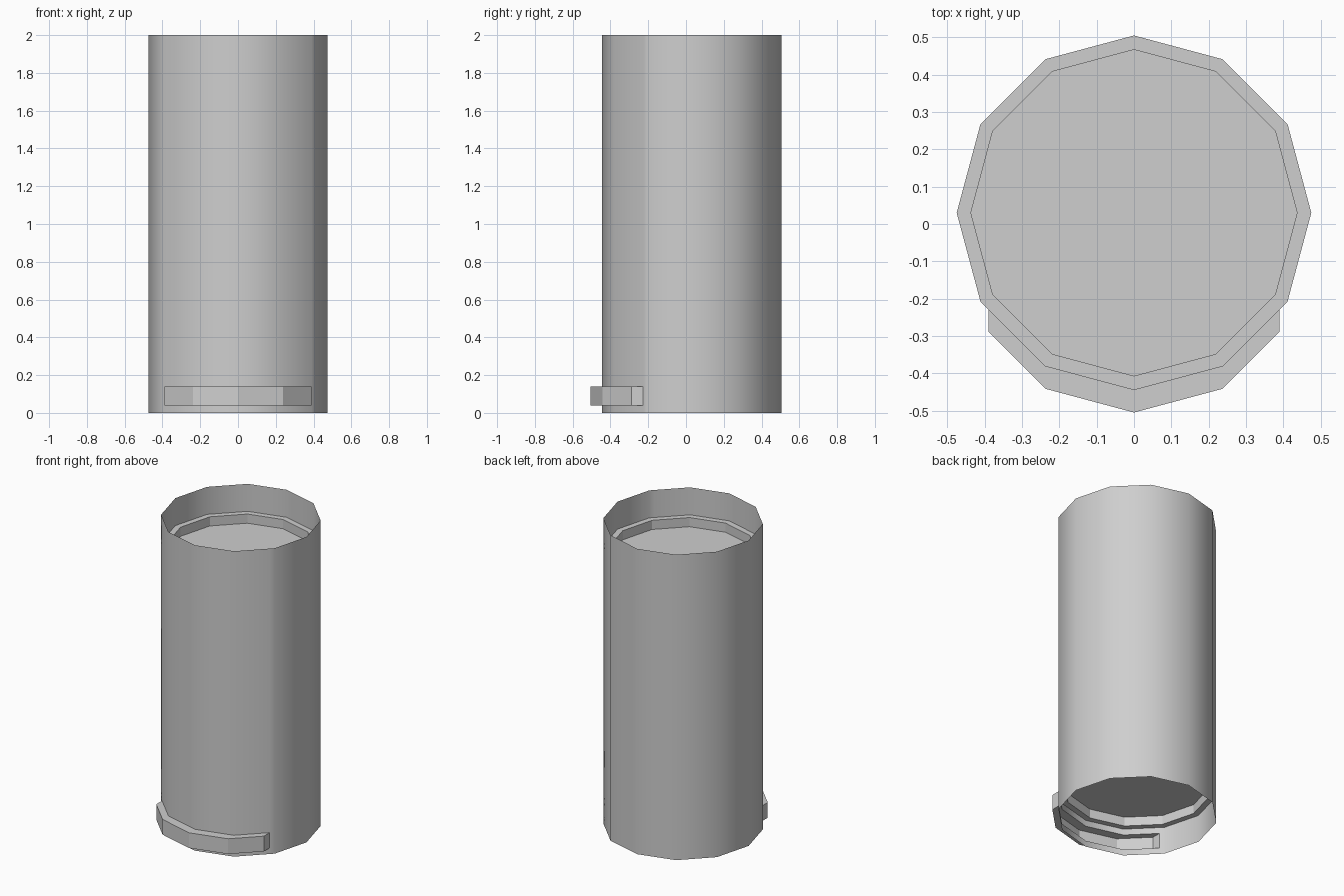
import bpy
import bmesh
from math import cos, sin, radians

cube = bpy.data.objects.get("Cube")
if cube:
    bpy.data.objects.remove(cube)

SIDES, RADIUS, CENTRE_Y = 12, 0.475, 0.03
HANDLE_HALF, HANDLE_DEPTH = 0.39, 0.06
LOW, HIGH = 0.04, 0.14          # handle height range
LEDGE, FLOOR = 0.18, 0.24       # recess depths from each end
HEIGHT = 2.0

grey = bpy.data.materials.new("plain_grey")
grey.use_nodes = True
grey.diffuse_color = (0.62, 0.62, 0.62, 1)
grey.node_tree.nodes["Principled BSDF"].inputs["Base Color"].default_value = grey.diffuse_color


def ring(radius):
    """Corner points of the twelve-sided outline."""
    angles = [radians(360 * i / SIDES) for i in range(SIDES)]
    return [(radius * cos(a), CENTRE_Y + radius * sin(a)) for a in angles]


def row(bm, points, z):
    return [bm.verts.new((x, y, z)) for x, y in points]


def bridge(bm, a, b, closed=True, skip=()):
    """Quads between two rows of vertices."""
    n = len(a)
    for i in range(n if closed else n - 1):
        if i not in skip:
            j = (i + 1) % n
            bm.faces.new((a[i], a[j], b[j], b[i]))


def finish(bm, name, smooth=False):
    mesh = bpy.data.meshes.new(name)
    bm.to_mesh(mesh)
    bm.free()
    mesh.materials.append(grey)
    obj = bpy.data.objects.new(name, mesh)
    bpy.context.collection.objects.link(obj)
    for poly in mesh.polygons:
        poly.use_smooth = smooth
    return obj


# Outline with an extra point where each end of the handle meets the wall
corners = ring(RADIUS)
left, front = corners[11], corners[10]
t = (HANDLE_HALF - front[0]) / (left[0] - front[0])
split_y = front[1] + t * (left[1] - front[1])
outline = corners[:8] + [(-HANDLE_HALF, split_y)] + corners[8:11]
outline += [(HANDLE_HALF, split_y)] + corners[11:]
FIRST, LAST = 8, 12

# Thin outer wall, open behind the handle
bm = bmesh.new()
levels = [0, LOW, HIGH, LEDGE, HEIGHT - LEDGE, HEIGHT]
rows = [row(bm, outline, z) for z in levels]
for z, a, b in zip(levels, rows, rows[1:]):
    bridge(bm, a, b, skip=range(FIRST, LAST) if z == LOW else ())
finish(bm, "tube_wall", smooth=True)

# Hollow handle pushed forward out of the wall
bm = bmesh.new()
inner = outline[FIRST:LAST + 1]
outer = [(x, y - HANDLE_DEPTH) for x, y in inner]
loops = [row(bm, inner, LOW), row(bm, outer, LOW), row(bm, outer, HIGH), row(bm, inner, HIGH)]
for a, b in zip(loops, loops[1:]):
    bridge(bm, a, b, closed=False)
bm.faces.new([loop[0] for loop in reversed(loops)])
bm.faces.new([loop[-1] for loop in loops])
finish(bm, "front_handle")


# Stepped plates recessed in both ends
def recessed_plate(name, ledge_z, floor_z):
    bm = bmesh.new()
    rim = row(bm, ring(RADIUS), ledge_z)
    lip = row(bm, ring(RADIUS * 0.92), ledge_z)
    base = row(bm, ring(RADIUS * 0.92), floor_z)
    bridge(bm, rim, lip)
    bridge(bm, lip, base)
    bm.faces.new(base)
    if floor_z < ledge_z:
        outward = 1
    else:
        outward = -1
    bm.normal_update()
    for face in bm.faces:
        toward = face.normal.z * outward
        if abs(face.normal.z) < 0.5:
            c = face.calc_center_median()
            toward = -(face.normal.x * c.x + face.normal.y * (c.y - CENTRE_Y))
        if toward < 0:
            face.normal_flip()
    finish(bm, name)


recessed_plate("top_plate", HEIGHT - LEDGE, HEIGHT - FLOOR)
recessed_plate("bottom_plate", LEDGE, FLOOR)
